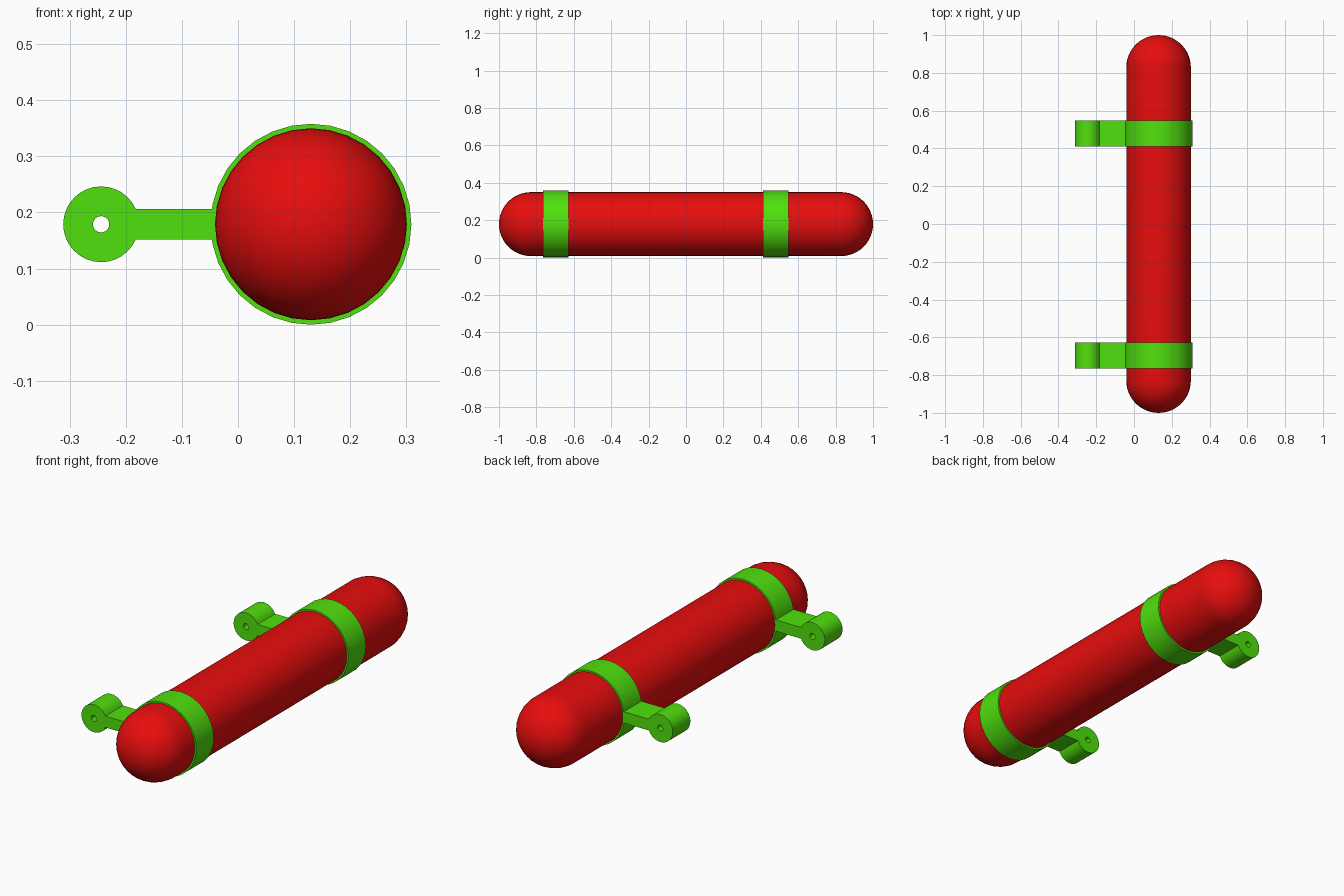
import bpy, bmesh
from math import pi, sin, cos, asin, sqrt, radians
from mathutils import Vector

if "Cube" in bpy.data.objects:
    bpy.data.objects.remove(bpy.data.objects["Cube"])

CX, CZ = 0.13, 0.179          # axis of the tank
R, RING = 0.171, 0.179        # tank and strap radii
KX, KR, HOLE = -0.244, 0.0675, 0.0145  # pivot lug
ARM = 0.0275                  # half height of the arm
WIDTH = 0.136                 # strap width along y
SIDES = 32


def material(name, rgb):
    m = bpy.data.materials.new(name)
    m.diffuse_color = (*rgb, 1)
    m.use_nodes = True
    m.node_tree.nodes["Principled BSDF"].inputs["Base Color"].default_value = m.diffuse_color
    return m


red = material("red", (0.8, 0.004, 0.004))
green = material("green", (0.08, 0.75, 0.004))


def finish(bm, name, mat):
    bmesh.ops.remove_doubles(bm, verts=bm.verts, dist=1e-5)
    bmesh.ops.recalc_face_normals(bm, faces=bm.faces)
    me = bpy.data.meshes.new(name)
    bm.to_mesh(me)
    bm.free()
    me.materials.append(mat)
    ob = bpy.data.objects.new(name, me)
    bpy.context.collection.objects.link(ob)
    bpy.ops.object.select_all(action='DESELECT')
    ob.select_set(True)
    bpy.context.view_layer.objects.active = ob
    bpy.ops.object.shade_smooth_by_angle(angle=radians(35))
    return ob


def lathe(name, profile, mat, closed=False):
    """Spin (radius, y) points around the tank axis."""
    bm = bmesh.new()
    vs = [bm.verts.new((CX + r, y, CZ)) for r, y in profile]
    pairs = list(zip(vs, vs[1:])) + ([(vs[-1], vs[0])] if closed else [])
    edges = [bm.edges.new(p) for p in pairs]
    bmesh.ops.spin(bm, geom=vs + edges, cent=(CX, 0, CZ), axis=(0, 1, 0),
                   angle=2 * pi, steps=SIDES, use_duplicate=False)
    return finish(bm, name, mat)


def bracket(name, y0):
    """Round lug with a pin hole and a flat arm, extruded along y."""
    bm = bmesh.new()
    a = asin(ARM / KR)
    arc = [a + (2 * pi - 2 * a) * i / 28 for i in range(29)]
    outline = [(KX + KR * cos(t), CZ + KR * sin(t)) for t in arc]
    outline += [(-0.043, CZ - ARM), (-0.043, CZ + ARM)]
    hole = [(KX + HOLE * cos(2 * pi * i / 24), CZ + HOLE * sin(2 * pi * i / 24))
            for i in range(24)]
    edges = []
    for loop in (outline, hole):
        vs = [bm.verts.new((x, y0, z)) for x, z in loop]
        edges += [bm.edges.new((vs[i - 1], vs[i])) for i in range(len(vs))]
    bmesh.ops.triangle_fill(bm, edges=edges, use_beauty=True, normal=(0, -1, 0))
    ext = bmesh.ops.extrude_face_region(bm, geom=bm.faces[:], use_keep_orig=True)
    moved = [g for g in ext["geom"] if isinstance(g, bmesh.types.BMVert)]
    bmesh.ops.translate(bm, verts=moved, vec=Vector((0, WIDTH, 0)))
    return finish(bm, name, green)


# Tank: straight tube with hemispherical ends
cap = [(R * cos(pi / 2 * i / 12), 1 - R + R * sin(pi / 2 * i / 12)) for i in range(13)]
lathe("tank", [(r, -y) for r, y in reversed(cap)] + cap, red)

# Two straps, each with a pivot bracket
for side, y0 in (("front", -0.764), ("back", 0.411)):
    y1, inner = y0 + WIDTH, R - 0.002
    lathe(side + "_strap", [(inner, y0), (RING, y0), (RING, y1), (inner, y1)], green, True)
    bracket(side + "_bracket", y0)
